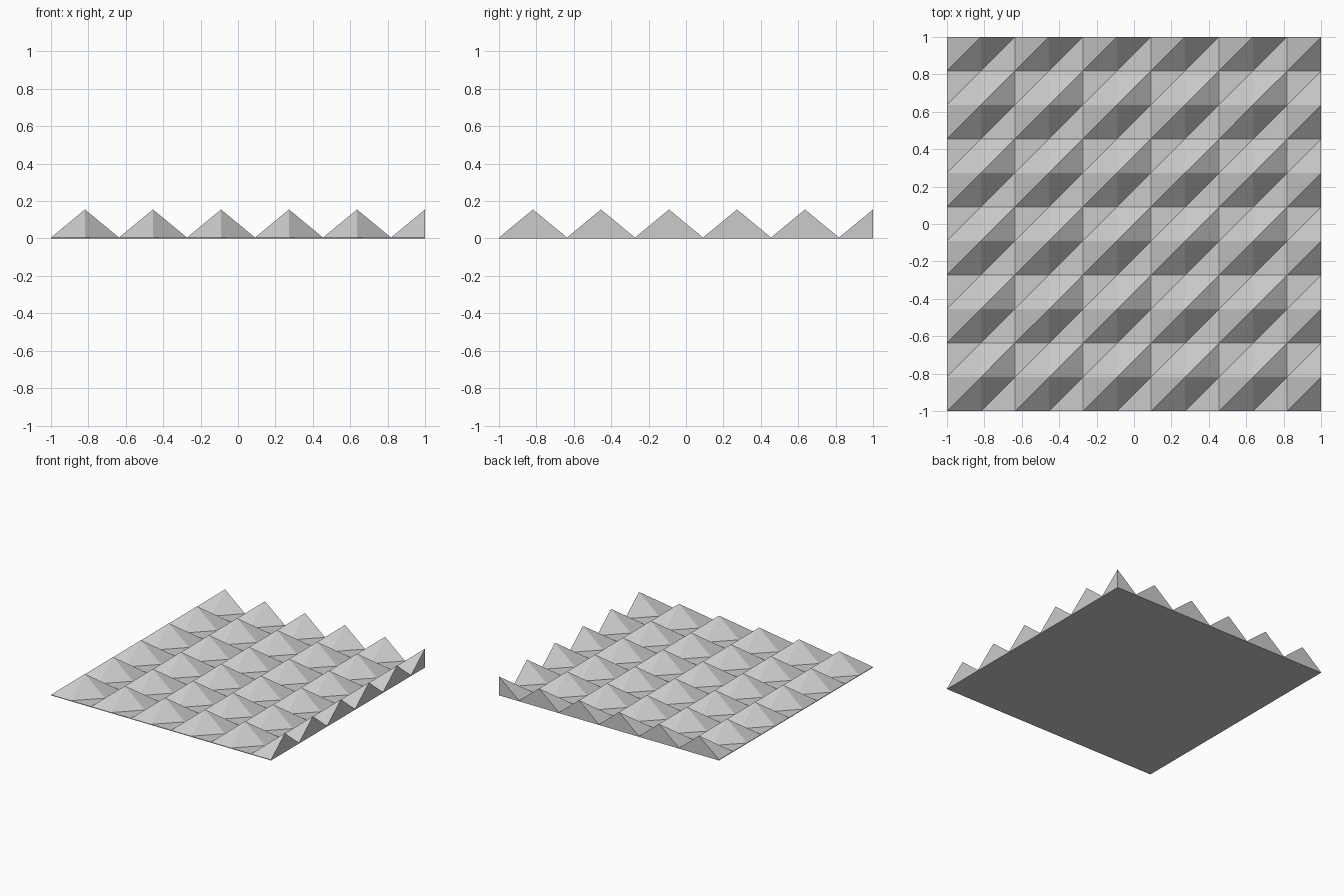
import bpy
import bmesh

# Remove the default object
cube = bpy.data.objects.get("Cube")
if cube:
    bpy.data.objects.remove(cube, do_unlink=True)

CELLS = 11      # grid cells per side
BASE = 0.005    # thickness of the slab in the valleys
PEAK = 0.155    # height of the spikes
STEP = 2 / CELLS

# Plain grey material
grey = bpy.data.materials.new("grey")
grey.use_nodes = True
colour = (0.6, 0.6, 0.6, 1)
grey.diffuse_color = colour
shader = next(n for n in grey.node_tree.nodes if n.type == 'BSDF_PRINCIPLED')
shader.inputs["Base Color"].default_value = colour

bm = bmesh.new()

# Spiked surface: every odd grid point is a peak
n = CELLS + 1
grid = [[bm.verts.new((-1 + i * STEP, -1 + j * STEP, PEAK if i % 2 and j % 2 else BASE))
         for j in range(n)] for i in range(n)]
for i in range(CELLS):
    for j in range(CELLS):
        a, b = grid[i][j], grid[i + 1][j]
        c, d = grid[i + 1][j + 1], grid[i][j + 1]
        bm.faces.new((a, b, c))
        bm.faces.new((a, c, d))

# Side walls: pull the outer edge down to the ground
rim = [e for e in bm.edges if e.is_boundary]
walls = bmesh.ops.extrude_edge_only(bm, edges=rim)["geom"]
for v in walls:
    if isinstance(v, bmesh.types.BMVert):
        v.co.z = 0

# Flat underside
bottom = [e for e in bm.edges if e.is_boundary]
bmesh.ops.contextual_create(bm, geom=bottom)
bmesh.ops.recalc_face_normals(bm, faces=bm.faces)

mesh = bpy.data.meshes.new("spiked_panel")
bm.to_mesh(mesh)
bm.free()
mesh.materials.append(grey)
panel = bpy.data.objects.new("spiked_panel", mesh)
bpy.context.collection.objects.link(panel)
